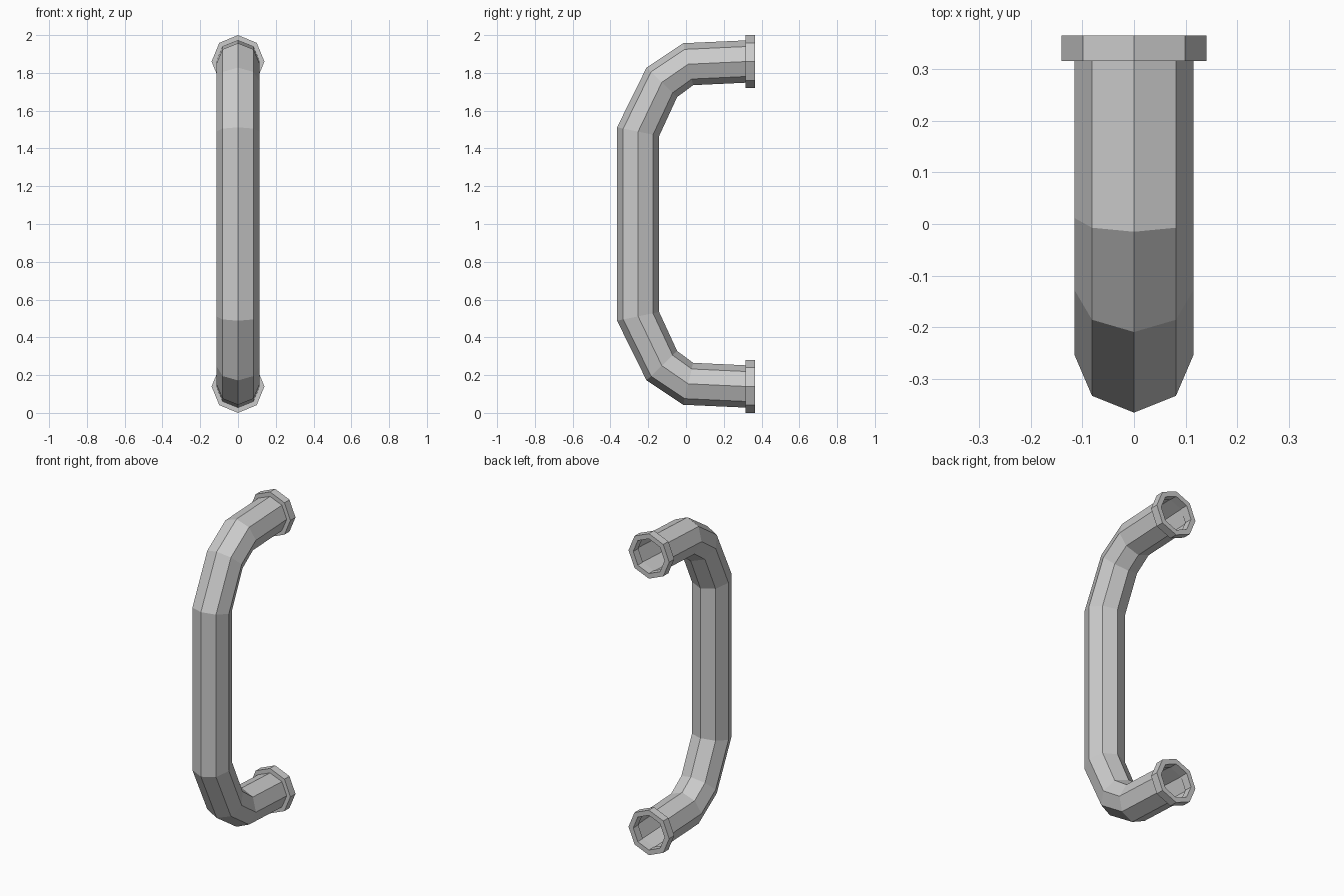
import bpy, bmesh, math
from mathutils import Vector

if "Cube" in bpy.data.objects:
    bpy.data.objects.remove(bpy.data.objects["Cube"])

SIDES = 8


def ring(bm, outer, inner, half_width):
    """Octagon spanning two (y, z) points in the side plane, half_width in x."""
    a, b = Vector((0, *outer)), Vector((0, *inner))
    mid, arm = (a + b) / 2, (a - b) / 2
    side = Vector((half_width, 0, 0))
    return [bm.verts.new(mid + arm * math.cos(t) + side * math.sin(t))
            for t in (2 * math.pi * i / SIDES for i in range(SIDES))]


def bridge(bm, r1, r2):
    for i in range(SIDES):
        j = (i + 1) % SIDES
        bm.faces.new((r1[i], r1[j], r2[j], r2[i]))


def finish(bm, name):
    bmesh.ops.recalc_face_normals(bm, faces=bm.faces[:])
    mesh = bpy.data.meshes.new(name)
    bm.to_mesh(mesh)
    bm.free()
    obj = bpy.data.objects.new(name, mesh)
    bpy.context.collection.objects.link(obj)
    return obj


# bent handle tube: outer and inner bend points of the upper half, mirrored about z = 1
upper = [((0.315, 1.972), (0.315, 1.748)),
         ((-0.015, 1.957), (0.038, 1.735)),
         ((-0.209, 1.828), (-0.047, 1.672)),
         ((-0.365, 1.512), (-0.142, 1.466))]
lower = [((o[0], 2 - o[1]), (i[0], 2 - i[1])) for o, i in reversed(upper)]

bm = bmesh.new()
rings = [ring(bm, o, i, 0.115) for o, i in upper + lower]
for r1, r2 in zip(rings, rings[1:]):
    bridge(bm, r1, r2)
tube = finish(bm, "handle_tube")
# open tube: make sure the faces point outwards
probe = max(tube.data.polygons, key=lambda p: p.center.x)
if probe.normal.x < 0:
    tube.data.flip_normals()

# mounting collars: open octagonal rings at both ends
for name, z in (("upper_collar", 1.86), ("lower_collar", 0.14)):
    bm = bmesh.new()
    profile = [(0.14, 0.315), (0.14, 0.365), (0.108, 0.365), (0.108, 0.315)]
    loops = [ring(bm, (y, z + r), (y, z - r), r) for r, y in profile]
    for k in range(4):
        bridge(bm, loops[k], loops[(k + 1) % 4])
    finish(bm, name)
